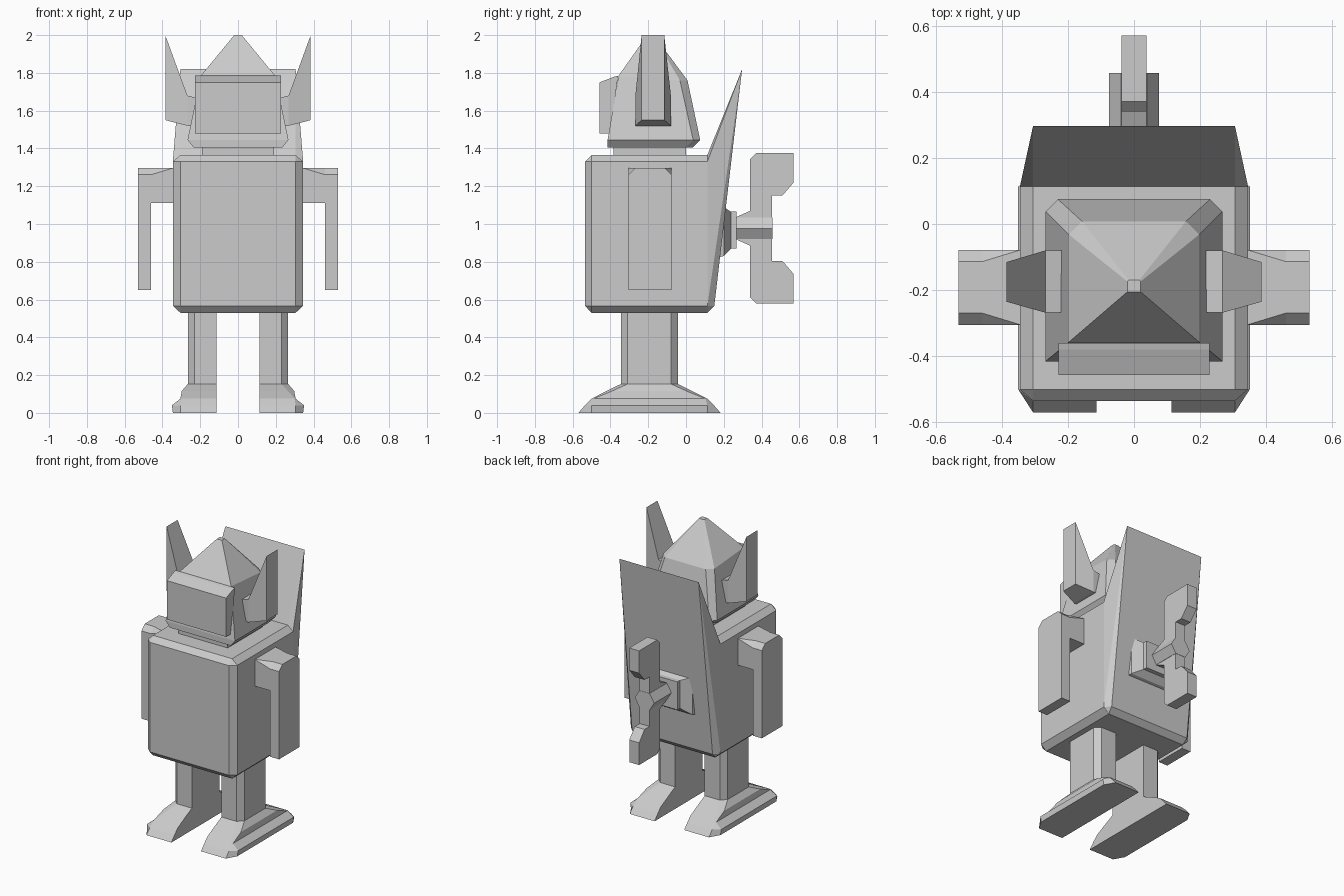
import bpy, bmesh

if "Cube" in bpy.data.objects:
    bpy.data.objects.remove(bpy.data.objects["Cube"])

grey = bpy.data.materials.new("light grey")
grey.diffuse_color = (0.6, 0.6, 0.6, 1)
grey.use_nodes = True
grey.node_tree.nodes["Principled BSDF"].inputs["Base Color"].default_value = grey.diffuse_color


def finish(name, bm):
    bmesh.ops.recalc_face_normals(bm, faces=bm.faces[:])
    mesh = bpy.data.meshes.new(name)
    bm.to_mesh(mesh)
    bm.free()
    mesh.materials.append(grey)
    obj = bpy.data.objects.new(name, mesh)
    bpy.context.collection.objects.link(obj)
    return obj


def loft(name, rings, side=1):
    """Skin a list of equal-length point rings and cap both ends."""
    bm = bmesh.new()
    rows = [[bm.verts.new((x * side, y, z)) for x, y, z in r] for r in rings]
    n = len(rows[0])
    for a, b in zip(rows, rows[1:]):
        for i in range(n):
            j = (i + 1) % n
            bm.faces.new((a[i], a[j], b[j], b[i]))
    bm.faces.new(rows[0])
    bm.faces.new(rows[-1])
    return finish(name, bm)


def hull(name, points):
    bm = bmesh.new()
    for p in points:
        bm.verts.new(p)
    bmesh.ops.convex_hull(bm, input=bm.verts[:])
    bmesh.ops.dissolve_limit(bm, angle_limit=0.02, verts=bm.verts[:], edges=bm.edges[:])
    return finish(name, bm)


def rect_x(x, y0, y1, z0, z1):
    return [(x, y0, z0), (x, y1, z0), (x, y1, z1), (x, y0, z1)]


def rect_y(y, w, z0, z1):
    return [(-w, y, z0), (w, y, z0), (w, y, z1), (-w, y, z1)]


def box(name, x0, x1, y0, y1, z0, z1, side=1):
    return loft(name, [rect_x(x0, y0, y1, z0, z1), rect_x(x1, y0, y1, z0, z1)], side)


# Body: chamfered box, open-ended chamfers run to the back
body = []
for s in (-1, 1):
    for z0, z1 in ((0.53, 0.567), (1.365, 1.33)):
        body += [(s * 0.305, -0.5, z0), (s * 0.305, -0.535, z1), (s * 0.345, -0.5, z1),
                 (s * 0.305, 0.115, z0), (s * 0.345, 0.115, z1)]
hull("body", body)

# Back panel: wedge flaring up behind the head
wedge = []
for s in (-1, 1):
    wedge += [(s * 0.345, 0.113, 1.33), (s * 0.305, 0.113, 1.365), (s * 0.345, 0.113, 0.567),
              (s * 0.305, 0.113, 0.53), (s * 0.305, 0.297, 1.82), (s * 0.31, 0.15, 0.567)]
hull("back_panel", wedge)

# Key socket and winding key
loft("key_socket", [rect_y(0.16, 0.2, 0.82, 1.10), rect_y(0.2, 0.19, 0.83, 1.09),
                    rect_y(0.238, 0.12, 0.87, 1.065), rect_y(0.267, 0.12, 0.87, 1.065)])
shaft = [(-0.075, 0.977), (-0.04, 0.92), (0.04, 0.92), (0.075, 0.977), (0.04, 1.035), (-0.04, 1.035)]
loft("key_shaft", [[(x, y, z) for x, z in shaft] for y in (0.25, 0.457)])
half_key = [(0.455, 1.15), (0.51, 1.15), (0.57, 1.22), (0.57, 1.375), (0.37, 1.375),
            (0.34, 1.345), (0.34, 1.07), (0.25, 1.03)]
key = half_key + [(y, 1.955 - z) for y, z in reversed(half_key)]
loft("winding_key", [[(x, y, z) for y, z in key] for x in (-0.038, 0.038)])

# Neck
box("neck", -0.19, 0.19, -0.385, 0.0, 1.35, 1.42)


# Head: square front corners, chamfered back corners, pyramid crown
def head_ring(x, yf, yb, z, c, zb=None):
    zb = z if zb is None else zb
    return [(-x, yf, z), (x, yf, z), (x, yb - c, zb), (x - c, yb, zb),
            (c - x, yb, zb), (-x, yb - c, zb)]


loft("head", [head_ring(0.235, -0.415, 0.035, 1.405, 0.035),
              head_ring(0.267, -0.415, 0.075, 1.445, 0.037),
              head_ring(0.197, -0.357, 0.008, 1.785, 0.04, 1.76),
              head_ring(0.02, -0.205, -0.17, 2.0, 0.004)])

# Face plate with sloping top
plate = [(-0.457, 1.48), (-0.40, 1.48), (-0.36, 1.785), (-0.38, 1.78), (-0.457, 1.75)]
loft("face_plate", [[(x, y, z) for y, z in plate] for x in (-0.228, 0.228)])

for side, label in ((1, "right"), (-1, "left")):
    # Ears
    loft(label + "_ear", [rect_x(0.19, -0.268, -0.08, 1.52, 1.66),
                          rect_x(0.268, -0.268, -0.08, 1.52, 1.68),
                          rect_x(0.385, -0.235, -0.115, 1.55, 2.0)], side)

    # Shoulder: chamfer fades out toward the body
    def shoulder(x, c):
        return [(x, -0.305, 1.11), (x, -0.078, 1.11), (x, -0.078, 1.297 - c),
                (x, -0.078 - c, 1.297), (x, -0.305 + c, 1.297), (x, -0.305, 1.297 - c)]

    loft(label + "_shoulder", [shoulder(0.33, 0.001), shoulder(0.345, 0.001),
                               shoulder(0.46, 0.036), shoulder(0.53, 0.036)], side)
    # Forearm
    box(label + "_forearm", 0.46, 0.53, -0.305, -0.078, 0.65, 1.11, side)

    # Leg and foot: half-octagon rings stacked from sole to hip
    rings = []
    for z, xc, xo, yf, yb, c in ((0.0, 0.305, 0.345, -0.57, 0.183, 0.07),
                                 (0.04, 0.305, 0.35, -0.535, 0.148, 0.035),
                                 (0.075, 0.30, 0.305, -0.5, 0.113, 0.01),
                                 (0.115, 0.265, 0.298, -0.423, 0.034, 0.03),
                                 (0.153, 0.23, 0.266, -0.345, -0.043, 0.036),
                                 (0.55, 0.23, 0.266, -0.345, -0.043, 0.036)):
        rings.append([(0.114, yf, z), (xc, yf, z), (xo, yf + c, z),
                      (xo, yb - c, z), (xc, yb, z), (0.114, yb, z)])
    loft(label + "_leg", rings, side)
